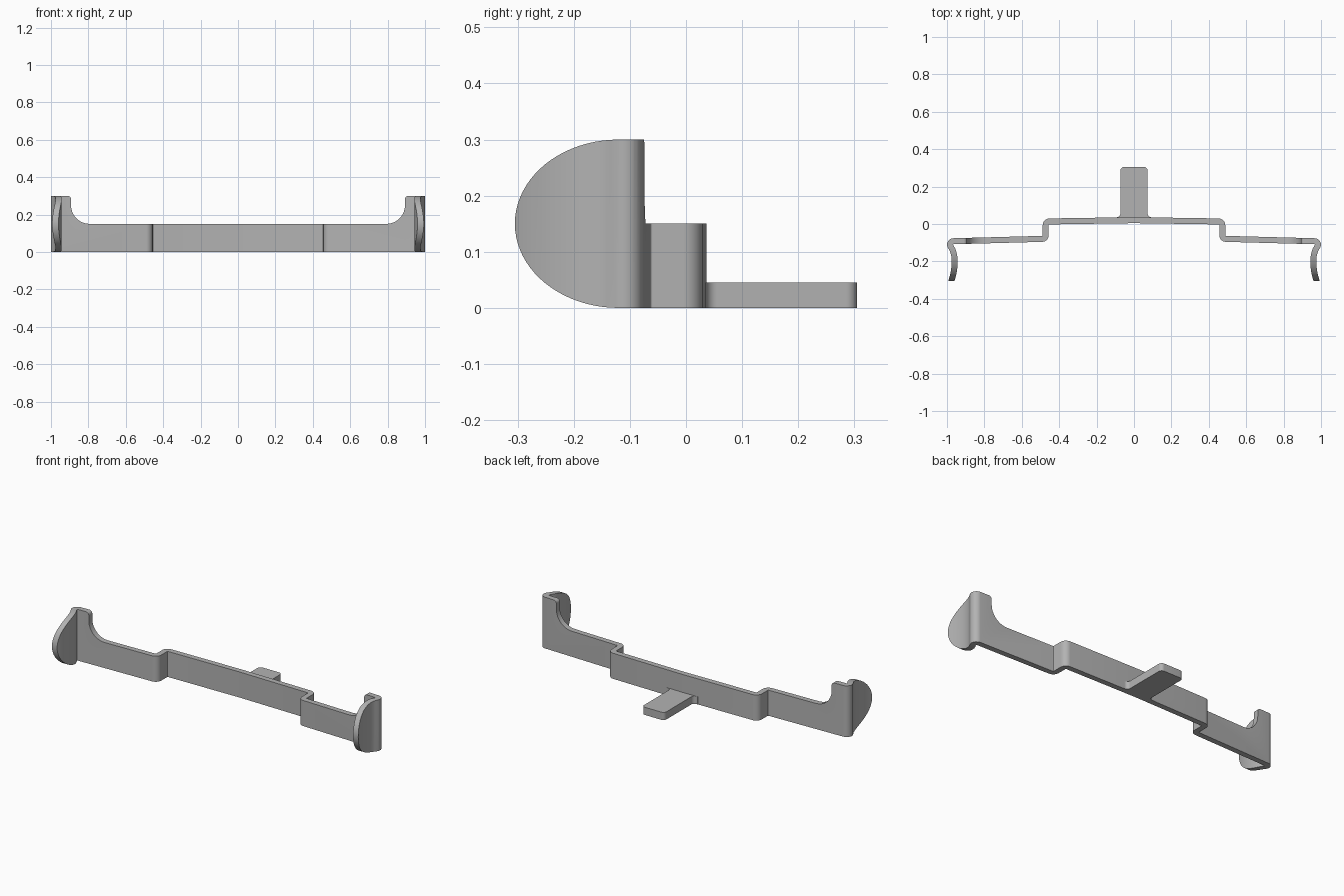
import bpy, bmesh, math
from mathutils import Vector
from mathutils.geometry import interpolate_bezier

cube = bpy.data.objects.get("Cube")
if cube:
    bpy.data.objects.remove(cube, do_unlink=True)

grey = bpy.data.materials.new("plain grey")
grey.use_nodes = True
colour = (0.45, 0.45, 0.45, 1)
grey.diffuse_color = colour
grey.node_tree.nodes["Principled BSDF"].inputs["Base Color"].default_value = colour


def rounded(points, steps=8):
    """Round each (x, y, radius) corner of an open path with an arc."""
    out = []
    for i, (x, y, r) in enumerate(points):
        p = Vector((x, y))
        if r == 0:
            out.append(p)
            continue
        a = (Vector(points[i - 1][:2]) - p).normalized()
        b = (Vector(points[i + 1][:2]) - p).normalized()
        half = a.angle(b) / 2
        centre = p + (a + b).normalized() * (r / math.sin(half))
        start = p + a * (r / math.tan(half)) - centre
        end = p + b * (r / math.tan(half)) - centre
        sweep = start.angle_signed(end)
        for k in range(steps + 1):
            t = -sweep * k / steps
            c, s = math.cos(t), math.sin(t)
            out.append(centre + Vector((start.x * c - start.y * s,
                                        start.x * s + start.y * c)))
    return out


def offset(path, d):
    """Shift an open path sideways by d, keeping its thickness at bends."""
    out = []
    for i, p in enumerate(path):
        before = (p - path[i - 1]).normalized() if i else None
        after = (path[i + 1] - p).normalized() if i + 1 < len(path) else None
        t = ((before or after) + (after or before)).normalized()
        scale = 1 / t.dot(after or before)
        out.append(p + Vector((-t.y, t.x)) * d * scale)
    return out


def prism(name, outline, place, lo, hi):
    """Extrude a flat outline; place maps (u, v, depth) to 3D."""
    bm = bmesh.new()
    face = bm.faces.new([bm.verts.new(place(u, v, lo)) for u, v in outline])
    top = bmesh.ops.extrude_face_region(bm, geom=[face])
    move = Vector(place(0, 0, hi)) - Vector(place(0, 0, lo))
    bmesh.ops.translate(bm, vec=move,
                        verts=[g for g in top["geom"] if isinstance(g, bmesh.types.BMVert)])
    bmesh.ops.recalc_face_normals(bm, faces=bm.faces)
    mesh = bpy.data.meshes.new(name)
    bm.to_mesh(mesh)
    bm.free()
    mesh.materials.append(grey)
    obj = bpy.data.objects.new(name, mesh)
    bpy.context.collection.objects.link(obj)
    return obj


def activate(obj):
    bpy.ops.object.select_all(action="DESELECT")
    obj.select_set(True)
    bpy.context.view_layer.objects.active = obj


def keep_inside(obj, cutter):
    activate(obj)
    mod = obj.modifiers.new("trim", "BOOLEAN")
    mod.operation, mod.solver, mod.object = "INTERSECT", "EXACT", cutter
    bpy.ops.object.modifier_apply(modifier=mod.name)
    bpy.data.objects.remove(cutter, do_unlink=True)


def mirrored(path):
    return [Vector((-p.x, p.y)) for p in reversed(path)]


# Bent band in plan: shallow arch, step, arm and curved end tab
tab = interpolate_bezier(Vector((0.972, -0.135)), Vector((0.95, -0.18)),
                         Vector((0.957, -0.25)), Vector((0.98, -0.315)), 20)
half = rounded([(0, 0.0205, 0), (0.472, 0.0135, 0.02), (0.472, -0.079, 0.02),
                (0.996, -0.093, 0.018)] + [(p.x, p.y, 0) for p in tab])
centreline = mirrored(half)[:-1] + half
outline = offset(centreline, 0.016) + offset(centreline, -0.016)[::-1]
band = prism("bent_band", outline, lambda u, v, d: (u, v, d), 0, 0.3)

# Front silhouette: low bar sweeping up to tall ends
rise = rounded([(0, 0.15, 0), (0.893, 0.15, 0.1), (0.893, 0.3, 0.018), (1.1, 0.3, 0),
                (1.1, -0.1, 0)])
# Lift the flat top edge clear of the band's own top
keep_inside(band, prism("front_trim", mirrored(rise)[:-1] + rise,
                        lambda u, v, d: (u, d, v), -0.5, 0.5))

# Side silhouette: half-ellipse end tabs
arc = [(-0.12 - 0.185 * math.sin(a), 0.15 + 0.15 * math.cos(a))
       for a in (math.pi * k / 40 for k in range(41))]
keep_inside(band, prism("side_trim", [(0.2, 0.3)] + arc + [(0.2, 0)],
                        lambda u, v, d: (d, u, v), -1.2, 1.2))

# Rear tongue with rounded corners and flared root
side = rounded([(0.11, 0.028, 0), (0.1, 0.036, 0), (0.073, 0.036, 0.02), (0.073, 0.305, 0.02),
                (0, 0.305, 0)])
tongue = prism("rear_tongue", side + mirrored(side)[1:], lambda u, v, d: (u, v, d), 0, 0.045)

for obj in (band, tongue):
    activate(obj)
    bpy.ops.object.shade_smooth_by_angle(angle=math.radians(30))
